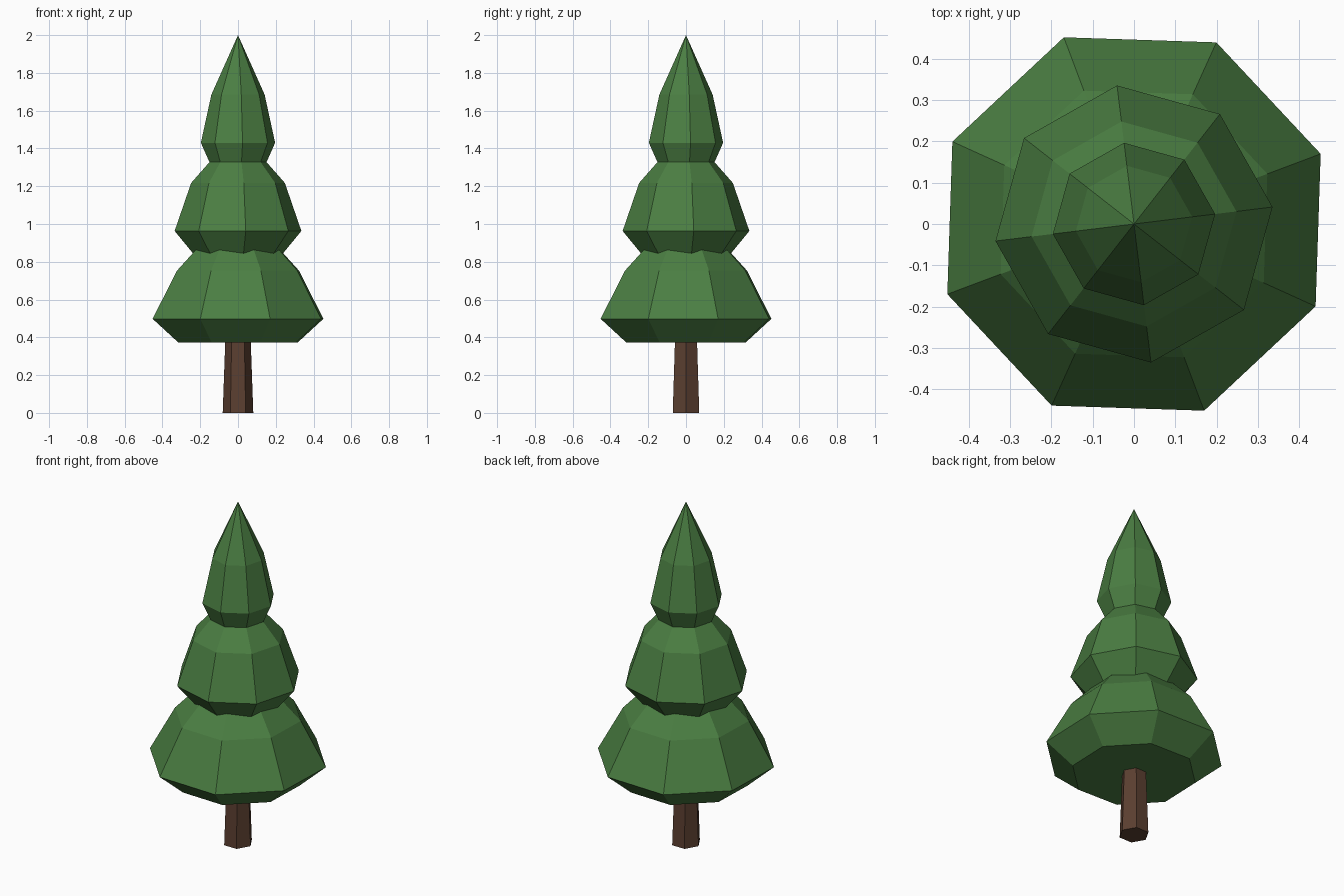
import bpy
import bmesh
from math import cos, sin, radians, tau

cube = bpy.data.objects.get("Cube")
if cube:
    bpy.data.objects.remove(cube, do_unlink=True)


def make_material(name, colour):
    mat = bpy.data.materials.new(name)
    mat.use_nodes = True
    mat.diffuse_color = (*colour, 1)
    bsdf = mat.node_tree.nodes["Principled BSDF"]
    bsdf.inputs["Base Color"].default_value = (*colour, 1)
    bsdf.inputs["Roughness"].default_value = 0.9
    return mat


def lathe(name, profile, sides, turn, mat):
    """Stack flat-sided rings of (radius, height); radius 0 makes a point."""
    bm = bmesh.new()
    rings = []
    for r, z in profile:
        angles = [radians(turn) + tau * i / sides for i in range(sides)]
        count = sides if r else 1
        rings.append([bm.verts.new((r * cos(a), r * sin(a), z)) for a in angles[:count]])
    for low, high in zip(rings, rings[1:]):
        for i in range(sides):
            j = (i + 1) % sides
            top = [high[j], high[i]] if len(high) > 1 else [high[0]]
            bm.faces.new([low[i], low[j], *top])
    for ring in (rings[0], rings[-1]):
        if len(ring) > 1:
            bm.faces.new(ring)
    bmesh.ops.recalc_face_normals(bm, faces=bm.faces)
    mesh = bpy.data.meshes.new(name)
    bm.to_mesh(mesh)
    bm.free()
    mesh.materials.append(mat)
    obj = bpy.data.objects.new(name, mesh)
    bpy.context.collection.objects.link(obj)
    return obj


green = make_material("pine green", (0.07, 0.21, 0.055))
brown = make_material("bark brown", (0.105, 0.05, 0.03))

# Tapered trunk
lathe("trunk", [(0.081, 0), (0.066, 0.42)], 6, 0, brown)

# Foliage tiers: underside, widest rim, shoulder, tip
lathe("lower_foliage", [(0.338, 0.373), (0.483, 0.498), (0.345, 0.753), (0, 1.11)], 8, 20.6, green)
lathe("middle_foliage", [(0.222, 0.823), (0.338, 0.963), (0.25, 1.217), (0, 1.5)], 8, 7, green)
lathe("top_foliage", [(0.14, 1.3), (0.198, 1.43), (0.142, 1.685), (0, 2)], 8, 7, green)
